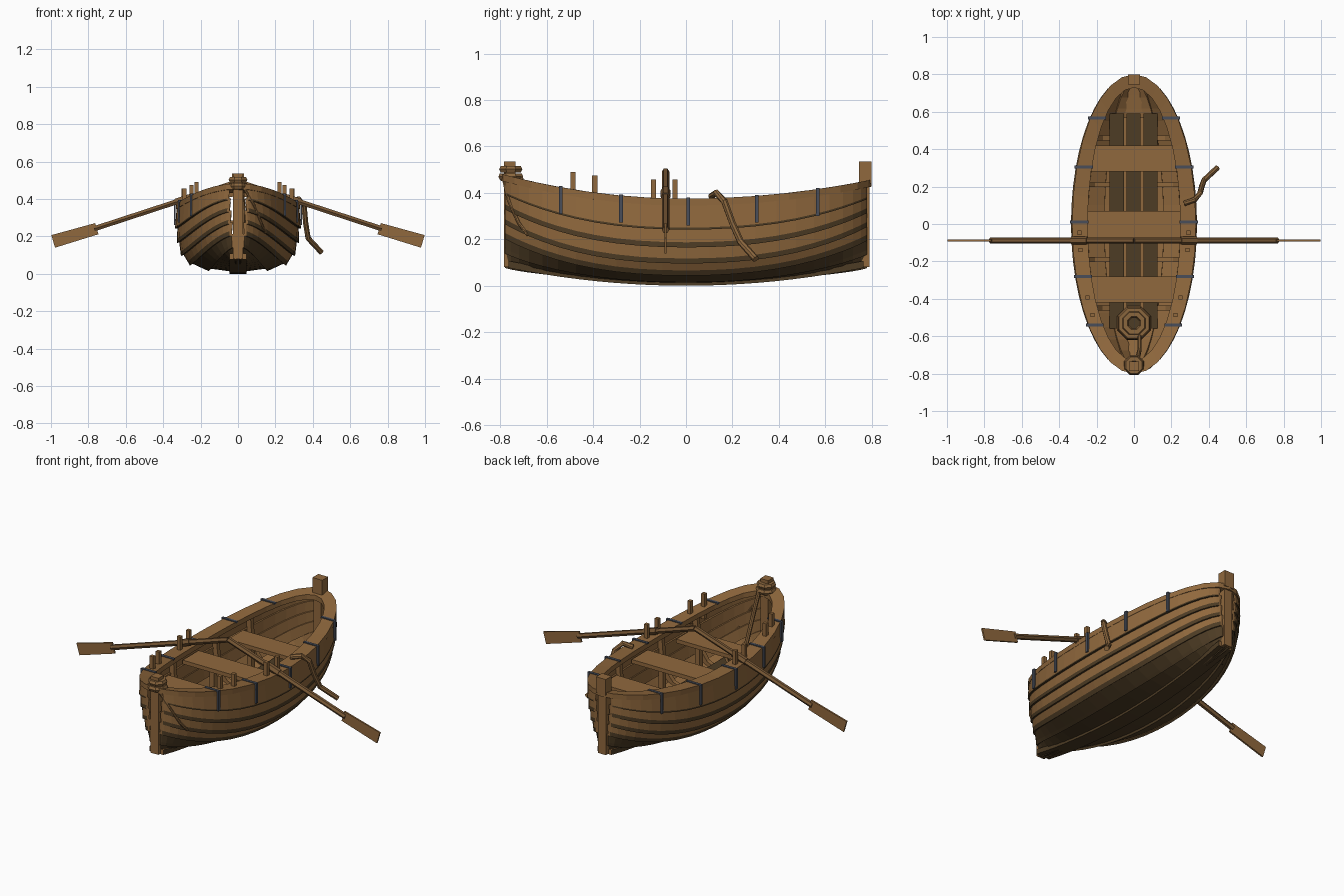
import bpy, bmesh, math
from mathutils import Vector

if "Cube" in bpy.data.objects:
    bpy.data.objects.remove(bpy.data.objects["Cube"], do_unlink=True)


def material(name, rgb):
    m = bpy.data.materials.new(name)
    m.use_nodes = True
    m.diffuse_color = (*rgb, 1)
    b = m.node_tree.nodes["Principled BSDF"]
    b.inputs["Base Color"].default_value = (*rgb, 1)
    b.inputs["Roughness"].default_value = 0.8
    return m


WOOD = material("warm wood", (0.28, 0.14, 0.047))
DARK = material("dark wood", (0.075, 0.045, 0.018))
OAR = material("oar wood", (0.19, 0.098, 0.036))
ROPE = material("rope", (0.26, 0.135, 0.048))
IRON = material("blue grey iron", (0.065, 0.075, 0.10))


def finish(name, bm, mats, mirror=False):
    bmesh.ops.recalc_face_normals(bm, faces=bm.faces)
    me = bpy.data.meshes.new(name)
    bm.to_mesh(me)
    bm.free()
    for m in mats:
        me.materials.append(m)
    ob = bpy.data.objects.new(name, me)
    bpy.context.collection.objects.link(ob)
    if mirror:
        ob.modifiers.new("Mirror", 'MIRROR').use_mirror_merge = False
    return ob


def sweep(name, sections, mat, mirror=False, closed=False, dark_sides=()):
    """Skin a list of equal-sized cross-section loops; listed sides become dark."""
    bm = bmesh.new()
    rows = [[bm.verts.new(p) for p in s] for s in sections]
    n = len(rows[0])
    for i in range(len(rows) - (0 if closed else 1)):
        a, b = rows[i], rows[(i + 1) % len(rows)]
        for k in range(n):
            f = bm.faces.new((a[k], a[(k + 1) % n], b[(k + 1) % n], b[k]))
            f.material_index = int(k in dark_sides)
    if not closed:
        bm.faces.new(rows[0])
        bm.faces.new(rows[-1])
    return finish(name, bm, [mat, DARK] if dark_sides else [mat], mirror)


def box(name, lo, hi, mat, mirror=False):
    sec = [[(x, lo[1], lo[2]), (x, hi[1], lo[2]), (x, hi[1], hi[2]), (x, lo[1], hi[2])]
           for x in (lo[0], hi[0])]
    return sweep(name, sec, mat, mirror)


def tube(name, pts, r, mat, mirror=False, sides=8):
    pts = [Vector(p) for p in pts]
    secs = []
    for i, p in enumerate(pts):
        d = (pts[min(i + 1, len(pts) - 1)] - pts[max(i - 1, 0)]).normalized()
        u = d.cross(Vector((0, 1, 0) if abs(d.y) < 0.9 else (1, 0, 0))).normalized()
        v = d.cross(u)
        secs.append([p + r * (u * math.cos(a) + v * math.sin(a))
                     for a in (math.tau * (k + 0.5) / sides for k in range(sides))])
    return sweep(name, secs, mat, mirror)


def ring(name, c, major, minor, mat, n=8):
    """Flat-topped ring of rope."""
    secs = []
    for i in range(n):
        a = math.tau * (i + 0.5) / n
        secs.append([(c[0] + (major + minor * x) * math.cos(a),
                      c[1] + (major + minor * x) * math.sin(a),
                      c[2] + minor * z)
                     for x, z in ((1, 0), (0.6, 0.8), (-0.6, 0.8), (-1, 0), (-0.6, -0.8), (0.6, -0.8))])
    return sweep(name, secs, mat, closed=True)


# ---- hull shape rules ----
L = 0.79
MID = [(0.02, 0.025), (0.16, 0.032), (0.25, 0.06), (0.292, 0.108),
       (0.312, 0.175), (0.321, 0.25), (0.324, 0.365)]


def sheer(y):
    return 0.375 + (0.108 if y < 0 else 0.082) * (y / 0.8) ** 2


def keel_z(y):
    return 0.08 * (y / 0.78) ** 2


def hull(y, i):
    """Point on the hull side at station y for plank boundary i."""
    f = math.sqrt(max(0, 1 - (y / L) ** 2))
    v = i / 6
    w = abs(y / L) ** 3
    zf = (1 - w) * MID[i][1] / 0.365 + w * (0.02 + 0.98 * v)
    return Vector((MID[i][0] * f ** (1 + 0.2 * (1 - v)), y,
                   keel_z(y) + zf * (sheer(y) - 0.01 - keel_z(y))))


STATIONS = [0.78 * math.sin(math.pi * (k / 24 - 0.5)) for k in range(25)]

# ---- overlapping hull planks: dark bottom, dark lower lap on the upper ones ----
for i, lap in enumerate((0.02, 0.02, 0.026, 0.022, 0.022, 0.009)):
    secs = []
    for y in STATIONS:
        a, b = hull(y, i), hull(y, i + 1)
        d = (b - a).normalized()
        n = Vector((d.z, 0, -d.x))
        low = a - d * 0.008
        foot, head = low + n * 0.016, b + n * 0.003
        t = min(0.6, lap / (head - foot).length)
        secs.append([foot, foot.lerp(head, t), head, b - n * 0.010, low + n * 0.003])
    sweep(f"hull_plank_{i + 1}", secs, WOOD, mirror=True,
          dark_sides=(0, 1, 4) if i < 2 else (0, 4))

# ---- keel and end posts ----
sweep("keel", [[(-0.045, y, keel_z(y)), (0.045, y, keel_z(y)),
                (0.045, y, keel_z(y) + 0.03), (-0.045, y, keel_z(y) + 0.03)]
               for y in (0.765 * k / 10 for k in range(-10, 11))], WOOD, dark_sides=(0, 1, 3))
box("bow_post", (-0.026, -0.785, 0.08), (0.026, -0.735, 0.535), WOOD)
box("stern_post", (-0.026, 0.745, 0.08), (0.026, 0.79, 0.46), WOOD)
box("stern_post_head", (-0.032, 0.745, 0.44), (0.032, 0.80, 0.535), WOOD)

# ---- wide rim around the top ----
secs = []
for k in range(32):
    c, s = math.cos(math.tau * k / 32), math.sin(math.tau * k / 32)
    o, i = (0.331 * c, 0.80 * s), (0.248 * c, 0.73 * s)
    zo, zi = sheer(o[1]), sheer(i[1])
    secs.append([(*o, zo - 0.03), (*o, zo), (*i, zi), (*i, zi - 0.03)])
sweep("gunwale_rim", secs, WOOD, closed=True)

# ---- iron straps folded over the rim ----
for n, y in enumerate((-0.54, -0.28, 0.01, 0.305, 0.568)):
    xo = 0.331 * math.sqrt(1 - (y / 0.8) ** 2) + 0.008
    xi = 0.248 * math.sqrt(1 - (y / 0.73) ** 2) - 0.005
    z = sheer(y)
    box(f"strap_top_{n}", (xi, y - 0.008, z - 0.004), (xo + 0.004, y + 0.008, z + 0.005), IRON, True)
    box(f"strap_side_{n}", (xo - 0.006, y - 0.008, z - 0.115), (xo + 0.004, y + 0.008, z + 0.005), IRON, True)

# ---- inner ribs ----
for n, y in enumerate((-0.45, -0.19, 0.21, 0.46)):
    secs = []
    for i in range(1, 7):
        p = hull(y, i)
        z = p.z - (0.03 if i == 6 else 0)
        secs.append([(p.x - 0.004, y - 0.013, z + 0.004), (p.x - 0.004, y + 0.013, z + 0.004),
                     (p.x - 0.032, y + 0.013, z + 0.016), (p.x - 0.032, y - 0.013, z + 0.016)])
    sweep(f"rib_{n}", secs, WOOD, mirror=True)

# ---- floorboards and seats ----
box("floor_bearer", (-0.115, -0.54, 0.092), (0.115, 0.57, 0.100), WOOD)
for n, (x0, x1) in enumerate(((-0.13, -0.053), (-0.039, 0.036), (0.05, 0.126))):
    box(f"floorboard_{n}", (x0, -0.56, 0.100), (x1, 0.59, 0.115), DARK)
for n, (y0, y1) in enumerate(((-0.42, -0.28), (-0.08, 0.07), (0.28, 0.42))):
    w = 0.318 * math.sqrt(1 - (max(abs(y0), abs(y1)) / L) ** 2) - 0.008
    box(f"seat_{n}", (-w, y0, 0.262), (w, y1, 0.285), WOOD)
    box(f"seat_leg_{n}", (0.145, (y0 + y1) / 2 - 0.015, 0.07),
        (0.175, (y0 + y1) / 2 + 0.015, 0.265), WOOD, True)

# ---- oar pins ----
for n, (x, y, top) in enumerate(((0.222, -0.487, 0.49), (0.248, -0.393, 0.475),
                                 (0.286, -0.14, 0.457), (0.291, -0.047, 0.457))):
    box(f"oar_pin_{n}", (x - 0.011, y - 0.011, 0.34), (x + 0.011, y + 0.011, top), WOOD, True)

# ---- oars ----
OY = -0.088


def oar_z(x):
    return 0.492 - 0.327 * x


tube("oar_shafts", [(x, OY, oar_z(x)) for x in (0.0, 0.77)], 0.016, OAR, True, sides=6)
tube("oar_collars", [(x, OY, oar_z(x)) for x in (0.25, 0.335)], 0.021, OAR, True, sides=6)
blade = []
for x, z, h in ((0.755, 0.241, 0.031), (0.988, 0.173, 0.035)):
    blade.append([(x + s * h * 0.28, OY + t, z + s * h * 0.96)
                  for s, t in ((-1, -0.005), (-1, 0.005), (1, 0.005), (1, -0.005))])
sweep("oar_blades", blade, WOOD, mirror=True)

# ---- ropes: side line, bow lashing, coil ----
tube("side_rope", [(0.27, 0.11, 0.385), (0.325, 0.13, 0.40), (0.353, 0.165, 0.365),
                   (0.362, 0.20, 0.27), (0.375, 0.235, 0.19), (0.445, 0.30, 0.115)], 0.015, ROPE)
for n, (z, r) in enumerate(((0.470, 0.040), (0.502, 0.036))):
    ring(f"bow_lashing_{n}", (0, -0.755, z), r, 0.018, ROPE)
tube("bow_rope_inside", [(0.02, -0.715, 0.47), (0.03, -0.67, 0.33), (0.03, -0.60, 0.17)], 0.012, ROPE)
tube("bow_rope_outside", [(0.03, -0.785, 0.46), (0.085, -0.765, 0.37), (0.125, -0.72, 0.27),
                          (0.145, -0.68, 0.22)], 0.008, ROPE)
for n, (r, z) in enumerate(((0.078, 0.135), (0.074, 0.165), (0.05, 0.145), (0.05, 0.175))):
    ring(f"rope_coil_{n}", (0, -0.53, z), r, 0.02, ROPE)
